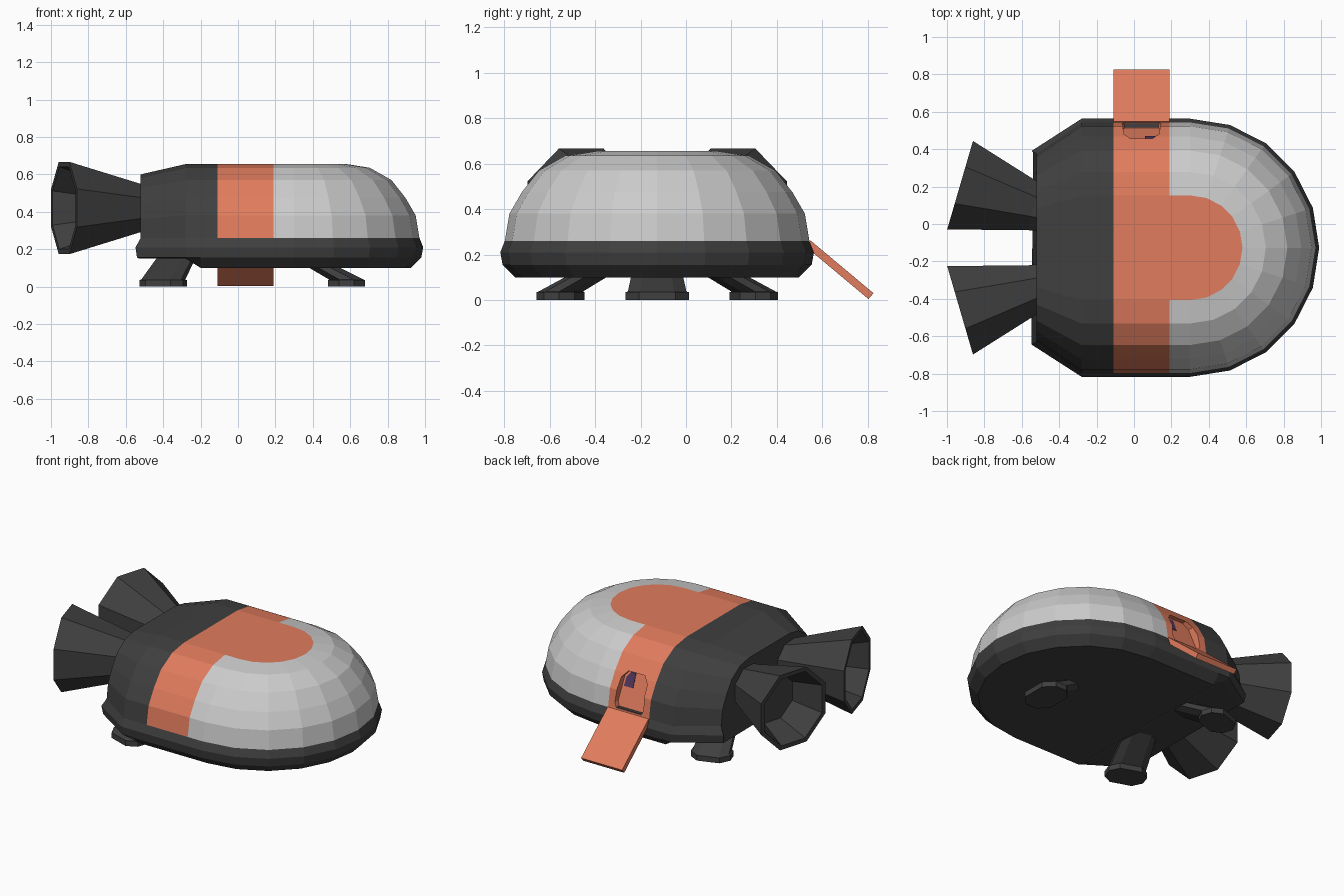
import bpy, bmesh
from math import sin, cos, radians, pi
from mathutils import Vector, Matrix

if "Cube" in bpy.data.objects:
    bpy.data.objects.remove(bpy.data.objects["Cube"])

CY = -0.127          # centre line of the hull
NOSE_X = 0.30        # centre of the round nose


def material(name, rgb):
    m = bpy.data.materials.new(name)
    m.diffuse_color = (*rgb, 1)
    m.use_nodes = True
    m.node_tree.nodes["Principled BSDF"].inputs["Base Color"].default_value = m.diffuse_color
    return m


DARK = material("dark", (0.05, 0.05, 0.05))
GREY = material("light_grey", (0.52, 0.52, 0.52))
ORANGE = material("orange", (0.75, 0.20, 0.11))
PURPLE = material("purple", (0.09, 0.04, 0.12))


def finish(name, bm, mat):
    bmesh.ops.recalc_face_normals(bm, faces=bm.faces)
    me = bpy.data.meshes.new(name)
    bm.to_mesh(me)
    bm.free()
    ob = bpy.data.objects.new(name, me)
    bpy.context.collection.objects.link(ob)
    me.materials.append(mat)
    return ob


def rings(name, loops, mat, caps=(True, True)):
    """Skin closed loops of points one after another."""
    bm = bmesh.new()
    vs = [[bm.verts.new(p) for p in lp] for lp in loops]
    n = len(vs[0])
    for a, b in zip(vs, vs[1:]):
        for i in range(n):
            j = (i + 1) % n
            bm.faces.new((a[i], a[j], b[j], b[i]))
    if caps[0]:
        bm.faces.new(vs[0][::-1])
    if caps[1]:
        bm.faces.new(vs[-1])
    return finish(name, bm, mat)


# hull columns: functions of (half width, height)
def straight(x, k=1.0, zf=lambda z: z):
    return lambda r, z: (x, r * k, zf(z))


def arc(deg):
    return lambda r, z: (NOSE_X + r * cos(radians(deg)), r * sin(radians(deg)), z)


ARC = [arc(a) for a in (90, 72, 54, 36, 18, 0)]


def shell(name, cols, levels, mat, top=False, bottom=False, rear=False, front=False):
    """Sweep the hull section over half-plan columns, mirrored across the centre line."""
    bm = bmesh.new()
    rows = []
    for r, z in levels:
        half = [c(r, z) for c in cols]
        pts = half + [(x, -y, zz) for x, y, zz in reversed(half) if abs(y) > 1e-5]
        rows.append([bm.verts.new((x, y + CY, zz)) for x, y, zz in pts])
    n, h = len(rows[0]), len(cols)
    tip = n != 2 * h
    for a, b in zip(rows, rows[1:]):
        for i in range(n - 1):
            if i == h - 1 and not tip:
                continue
            bm.faces.new((a[i], a[i + 1], b[i + 1], b[i]))
    for use, row in ((top, rows[-1]), (bottom, rows[0])):
        if use:
            for i in range(h - 1):
                ids = dict.fromkeys((i, i + 1, n - 2 - i, n - 1 - i))
                bm.faces.new([row[k] for k in ids])
    for use, i in ((rear, 0), (front, h - 1)):
        if use:
            bm.faces.new([r[i] for r in rows] + [r[n - 1 - i] for r in reversed(rows)])
    return finish(name, bm, mat)


# lower hull with raised stern underside
lower = [(0.625, 0.10), (0.68, 0.155), (0.69, 0.21), (0.67, 0.26)]


def stern_col(r, z):
    x = {0.10: -0.53, 0.155: -0.54, 0.21: -0.548, 0.26: -0.52}[z]
    return (x, r * 0.75, max(z, 0.15))


lower_cols = [stern_col, straight(-0.28, 1, lambda z: max(z, 0.15)), straight(-0.2)] + ARC
shell("lower_hull", lower_cols, lower, DARK, top=True, bottom=True, rear=True)

# upper shell: dark stern, orange band, grey nose, orange roof panel
upper = [(0.67, 0.26), (0.65, 0.38), (0.595, 0.475), (0.52, 0.57), (0.405, 0.635), (0.28, 0.655)]
stern_end = straight(-0.52, 0.75, lambda z: 0.26 + (z - 0.26) * 0.86)
shell("stern_shell", [stern_end, straight(-0.28), straight(-0.11)], upper, DARK, top=True, rear=True)
band = shell("door_band", [straight(-0.11), straight(0.19)], upper, ORANGE,
             top=True, bottom=True, rear=True, front=True)
shell("nose_shell", [straight(0.19)] + ARC, upper, GREY)
shell("roof_panel", [straight(0.19)] + ARC, upper[-1:], ORANGE, top=True)

# recessed doorway cut into the band, its back parallel to the shell
door = [(-0.05, 0.27), (0.13, 0.27), (0.145, 0.30), (0.135, 0.45), (0.10, 0.49),
        (-0.02, 0.49), (-0.055, 0.45), (-0.065, 0.30)]


def door_back(z):
    return CY + 0.64 - (z - 0.27) * 0.39


cutter = rings("door_cutter", [[(x, door_back(z), z) for x, z in door],
                               [(x, 0.75, z) for x, z in door]], ORANGE)
cutter.hide_render = True
cutter.hide_viewport = True
cutter.display_type = 'WIRE'
mod = band.modifiers.new("doorway", 'BOOLEAN')
mod.operation = 'DIFFERENCE'
mod.solver = 'EXACT'
mod.object = cutter

# small door window and sill
win = [(0.06, 0.39), (0.125, 0.39), (0.12, 0.445), (0.095, 0.475), (0.06, 0.475)]
rings("door_window", [[(x, door_back(z) - 0.01, z) for x, z in win],
                      [(x, door_back(z) + 0.004, z) for x, z in win]], PURPLE)
sill = [(-0.05, 0.515), (0.13, 0.515), (0.13, 0.538), (-0.05, 0.538)]
rings("door_sill", [[(x, y, z) for x, y in sill] for z in (0.262, 0.273)], DARK)

# boarding ramp
ramp = [(0.548, 0.262), (0.825, 0.03), (0.803, 0.004), (0.535, 0.228)]
rings("boarding_ramp", [[(x, y, z) for y, z in ramp] for x in (-0.11, 0.19)], ORANGE)

# octagonal engine nozzles, splayed outwards
for side, label in ((1, "left"), (-1, "right")):
    ax = Vector((-0.96, 0.28 * side, 0)).normalized()
    u = Vector((-ax.y, ax.x, 0))
    rim = Vector((-0.93, CY + 0.334 * side, 0.42))
    loops = []
    for d, r in ((-0.47, 0.13), (-0.41, 0.14), (0, 0.267), (0, 0.238), (-0.2, 0.165)):
        loops.append([rim + ax * d + u * r * cos(a) + Vector((0, 0, r * sin(a)))
                      for a in [pi / 8 + i * pi / 4 for i in range(8)]])
    rings(label + "_engine_nozzle", loops, DARK)

# landing legs: octagonal pad and a slanted strut leaning back under the hull
pad = [(-0.1, -0.08), (-0.04, -0.14), (0.04, -0.14), (0.1, -0.08),
       (0.1, 0.08), (0.04, 0.14), (-0.04, 0.14), (-0.1, 0.08)]


def leg(name, x, y, deg, size, top):
    rot = Matrix.Rotation(radians(deg), 3, 'Z')

    def loop(s, z, lean=0.0):
        return [Vector((x, y, z)) + rot @ Vector((u * s * size - lean, v * s * size, 0)) for u, v in pad]
    rings(name, [loop(1, 0), loop(1, 0.035), loop(0.92, 0.037),
                 loop(0.8, top, (top - 0.037) * 1.85)], DARK)


leg("front_leg", 0.58, CY, 0, 1.0, 0.115)
leg("rear_left_leg", -0.40, CY + 0.425, 109, 0.88, 0.165)
leg("rear_right_leg", -0.40, CY - 0.425, -109, 0.88, 0.165)
